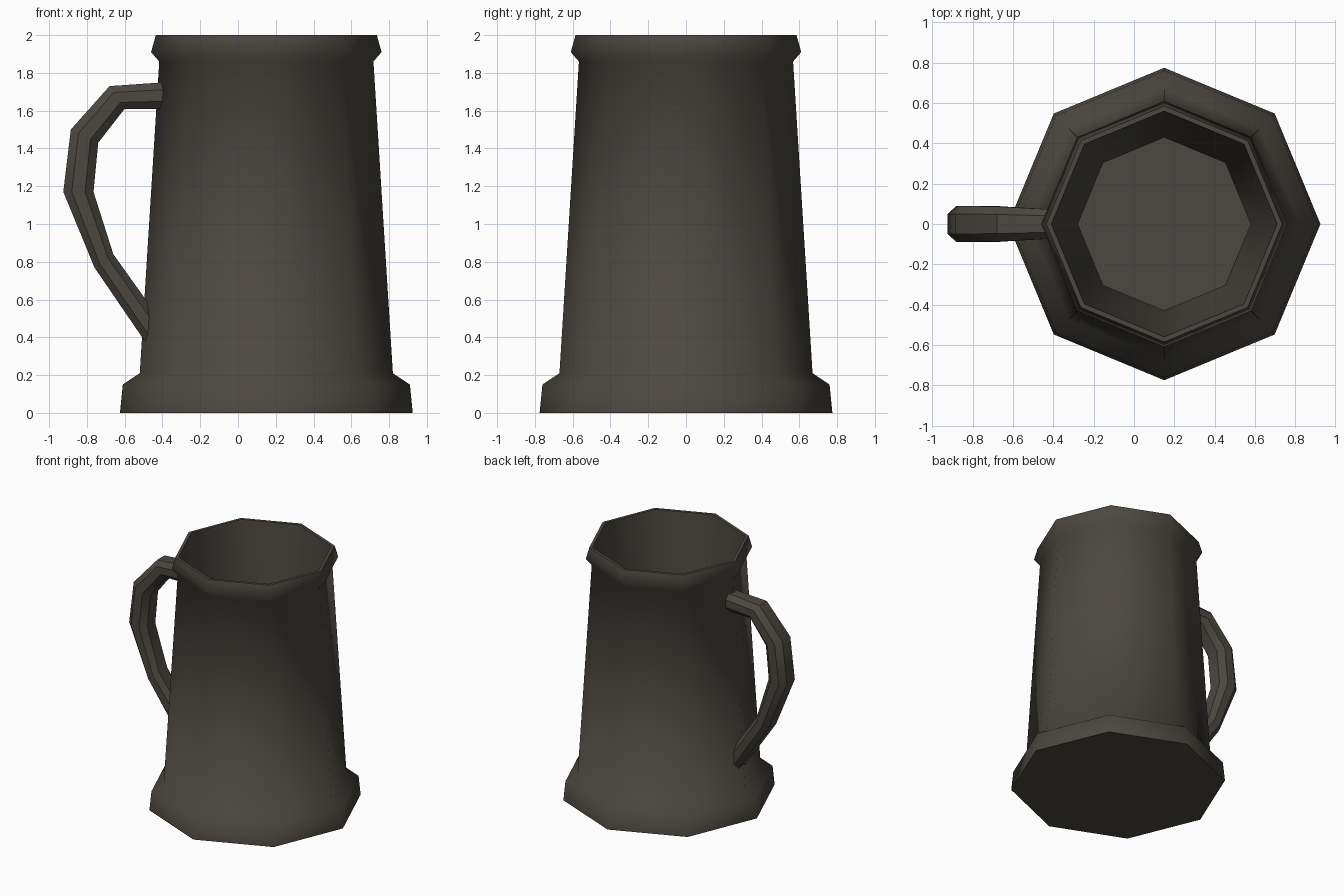
import bpy, bmesh, math
from mathutils import Vector

cube = bpy.data.objects.get("Cube")
if cube:
    bpy.data.objects.remove(cube, do_unlink=True)

CENTRE_X = 0.15
SIDES = 8

# One dark brown-grey material
mat = bpy.data.materials.new("dark_pewter")
mat.use_nodes = True
colour = (0.072, 0.063, 0.052, 1)
mat.diffuse_color = colour
mat.node_tree.nodes["Principled BSDF"].inputs["Base Color"].default_value = colour


def loft(name, rings, smooth_angle):
    """Join closed rings of points with quads, and cap both ends."""
    bm = bmesh.new()
    loops = [[bm.verts.new(p) for p in ring] for ring in rings]
    for a, b in zip(loops, loops[1:]):
        for i in range(len(a)):
            j = (i + 1) % len(a)
            bm.faces.new((a[i], a[j], b[j], b[i]))
    bm.faces.new(loops[0][::-1])
    bm.faces.new(loops[-1])
    bmesh.ops.recalc_face_normals(bm, faces=bm.faces)
    mesh = bpy.data.meshes.new(name)
    bm.to_mesh(mesh)
    bm.free()
    mesh.materials.append(mat)
    obj = bpy.data.objects.new(name, mesh)
    bpy.context.collection.objects.link(obj)
    bpy.ops.object.select_all(action='DESELECT')
    obj.select_set(True)
    bpy.context.view_layer.objects.active = obj
    bpy.ops.object.shade_smooth_by_angle(angle=math.radians(smooth_angle))
    return obj


def octagon(radius, z):
    return [(CENTRE_X + radius * math.cos(i * math.tau / SIDES),
             radius * math.sin(i * math.tau / SIDES), z) for i in range(SIDES)]


# Tankard body: foot, tapered wall, rim, then down the inside to the floor
profile = [(0.775, 0), (0.76, 0.15), (0.67, 0.21), (0.567, 1.86),
           (0.61, 1.91), (0.585, 2.0), (0.56, 2.0), (0.43, 0.2)]
loft("tankard_body", [octagon(r, z) for r, z in profile], 60)

# Handle: outer and inner outline points (x, z) with a width factor
outline = [((-0.395, 1.75), (-0.395, 1.61), 0.8),
           ((-0.68, 1.73), (-0.60, 1.61), 0.95),
           ((-0.885, 1.50), (-0.74, 1.43), 1),
           ((-0.925, 1.17), (-0.765, 1.17), 1),
           ((-0.76, 0.77), (-0.66, 0.84), 1),
           ((-0.46, 0.33), (-0.46, 0.56), 0.8)]
# Chamfered cross-section: (depth from outside, half width)
half = [(0, 0.05), (0.28, 0.09), (0.72, 0.09), (1, 0.05)]
section = half + [(d, -w) for d, w in reversed(half)]
rings = []
for outer, inner, width in outline:
    o = Vector((outer[0], 0, outer[1]))
    n = Vector((inner[0], 0, inner[1]))
    rings.append([o.lerp(n, d) + Vector((0, w * width, 0)) for d, w in section])
loft("handle", rings, 35)
